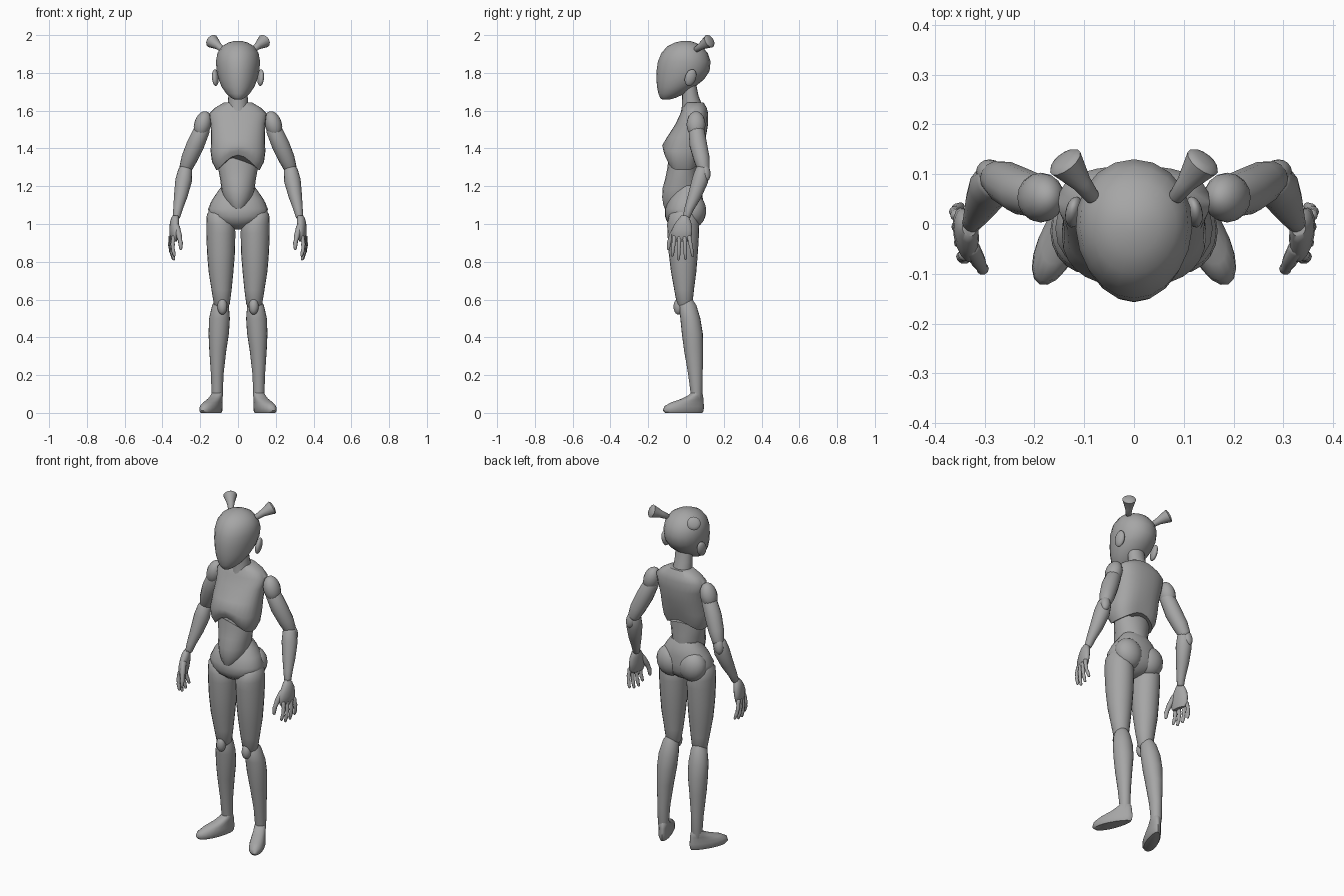
import bpy, bmesh, math
from mathutils import Vector, Matrix, Euler

grey = bpy.data.materials.new("mannequin_grey")
grey.diffuse_color = (0.38, 0.38, 0.38, 1)


def finish(name, bm, mirror=False):
    bmesh.ops.recalc_face_normals(bm, faces=bm.faces)
    me = bpy.data.meshes.new(name)
    bm.to_mesh(me)
    bm.free()
    me.materials.append(grey)
    ob = bpy.data.objects.new(name, me)
    bpy.context.collection.objects.link(ob)
    if mirror:
        ob.modifiers.new("mirror", 'MIRROR').use_mirror_merge = False
    return ob


def skin(bm, rings):
    """Join equal rings of points into a closed skin."""
    rows = [[bm.verts.new(p) for p in r] for r in rings]
    n = len(rows[0])
    for a, b in zip(rows, rows[1:]):
        for i in range(n):
            j = (i + 1) % n
            bm.faces.new((a[i], a[j], b[j], b[i]))
    bm.faces.new(rows[0][::-1])
    bm.faces.new(rows[-1])


def loft(name, rings, mirror=False, power=2.0, egg=0.0, move=None, tweak=None, n=20):
    """Level rings, each: centre x, height, front y, back y, half width."""
    bm = bmesh.new()
    rows = []
    for cx, z, yf, yb, rx in rings:
        row = []
        for i in range(n):
            t = 2 * math.pi * i / n
            c, s = math.cos(t), math.sin(t)
            c = math.copysign(abs(c) ** (2 / power), c)
            s = math.copysign(abs(s) ** (2 / power), s)
            p = Vector((cx + rx * c * (1 - egg * s), (yf + yb) / 2 + (yb - yf) / 2 * s, z))
            row.append(tweak(p) if tweak else p)
        rows.append(row)
    skin(bm, rows)
    if move:
        bm.transform(move)
    return finish(name, bm, mirror)


def tube(name, pts, dome=1.0, mirror=True, n=14):
    """Round limb through (point, radius) pairs with domed ends."""
    P = [(Vector(p), r) for p, r in pts]
    d0 = (P[0][0] - P[1][0]).normalized()
    d1 = (P[-1][0] - P[-2][0]).normalized()
    cap = lambda p, r, d: [(p + d * r * dome * h, r * k) for h, k in ((.5, .86), (.85, .52), (.98, .15))]
    P = cap(*P[0], d0)[::-1] + P + cap(*P[-1], d1)
    rows = []
    for i, (p, r) in enumerate(P):
        d = (P[min(i + 1, len(P) - 1)][0] - P[max(i - 1, 0)][0]).normalized()
        u = d.cross(Vector((0, 1, 0))).normalized()
        v = d.cross(u)
        rows.append([p + (u * math.cos(a) + v * math.sin(a)) * r
                     for a in (2 * math.pi * k / n for k in range(n))])
    bm = bmesh.new()
    skin(bm, rows)
    return finish(name, bm, mirror)


def ball(name, loc, size, rot=(0, 0, 0)):
    bm = bmesh.new()
    bmesh.ops.create_uvsphere(bm, u_segments=16, v_segments=10, radius=1)
    bm.transform(Matrix.LocRotScale(Vector(loc), Euler(rot), Vector(size)))
    return finish(name, bm, True)


# Head, ears, hair and neck
loft("head", [(0, 1.658, -.125, -.09, .018), (0, 1.668, -.137, -.055, .036), (0, 1.69, -.146, -.005, .062),
              (0, 1.725, -.153, .045, .086), (0, 1.765, -.157, .095, .102), (0, 1.81, -.156, .125, .113),
              (0, 1.86, -.149, .13, .117), (0, 1.905, -.13, .115, .109), (0, 1.94, -.1, .085, .085),
              (0, 1.96, -.06, .05, .052), (0, 1.97, -.02, .018, .018)], egg=-.06)
ball("ear", (.12, .024, 1.775), (.017, .03, .046), (-.3, .12, .25))
tube("pigtail", [((.083, .053, 1.923), .015), ((.105, .082, 1.943), .02), ((.138, .124, 1.968), .037)], dome=.3)
loft("neck", [(0, 1.57, -.03, .1, .056), (0, 1.63, -.021, .085, .054), (0, 1.68, -.02, .066, .051),
              (0, 1.76, -.02, .05, .05)])


# Rib cage, with its lower rim arched over the belly
def arch(p):
    if p.z < 1.45:
        k = max(0, 1 - (p.x / .115) ** 2) ** 1.5
        zb = 1.285 + (.08 if p.y < 0 else .05) * k
        p.z = zb + (p.z - 1.285) * (1.45 - zb) / .165
    return p


loft("chest", [(0, 1.285, -.107, .068, .115), (0, 1.33, -.119, .078, .138), (0, 1.385, -.126, .09, .145),
               (0, 1.46, -.1, .105, .142), (0, 1.53, -.055, .117, .145), (0, 1.585, -.03, .117, .152),
               (0, 1.615, -.018, .11, .122), (0, 1.643, .0, .093, .075)], power=2.4, tweak=arch, n=28)
loft("abdomen", [(0, 1.07, -.108, .04, .035), (0, 1.1, -.12, .055, .06), (0, 1.14, -.126, .065, .079),
                 (0, 1.185, -.125, .066, .088), (0, 1.24, -.11, .064, .095), (0, 1.3, -.098, .06, .106),
                 (0, 1.38, -.09, .06, .105)])

# Pelvis and buttocks
loft("pelvis", [(0, .972, -.04, .02, .02), (0, .985, -.07, .05, .055), (0, 1.01, -.1, .08, .115),
                (0, 1.04, -.111, .092, .155), (0, 1.08, -.112, .095, .158), (0, 1.13, -.092, .09, .136),
                (0, 1.17, -.07, .082, .108), (0, 1.205, -.04, .06, .084)], power=2.2, n=24)
ball("buttock", (.072, .04, 1.07), (.082, .067, .088), (0, .25, 0))

# Legs
loft("thigh", [(.086, .55, -.03, .02, .025), (.086, .575, -.048, .034, .042), (.087, .65, -.062, .042, .053),
               (.09, .75, -.08, .055, .066), (.09, .85, -.092, .063, .074), (.091, .95, -.098, .069, .077),
               (.092, 1.0, -.1, .07, .076), (.105, 1.05, -.088, .06, .06), (.115, 1.08, -.05, .03, .03)], True)
ball("kneecap", (.083, -.04, .563), (.026, .026, .043))
loft("shin", [(.11, .07, .03, .08, .026), (.11, .1, .025, .086, .03), (.11, .2, .012, .088, .033),
              (.107, .33, -.01, .091, .045), (.102, .42, -.022, .089, .054), (.098, .5, -.03, .076, .055),
              (.093, .57, -.036, .055, .044), (.09, .6, -.015, .035, .028)], True)
loft("foot", [(0, 0, -.185, .032, .034), (0, .012, -.196, .04, .04), (0, .035, -.188, .042, .04),
              (0, .055, -.15, .04, .036), (0, .075, -.085, .038, .032), (0, .095, -.042, .034, .031),
              (0, .11, -.028, .026, .027)], True, egg=.2,
     move=Matrix.Translation((.108, .057, 0)) @ Matrix.Rotation(.43, 4, 'Z'))

# Arms
ball("shoulder", (.187, .053, 1.527), (.045, .05, .072), (0, -.28, 0))
tube("upper_arm", [((.19, .055, 1.5), .042), ((.225, .065, 1.42), .047), ((.258, .083, 1.345), .043),
                   ((.277, .093, 1.295), .034)], dome=.7)
ball("elbow", (.288, .103, 1.275), (.028, .026, .05), (.15, -.2, 0))
tube("forearm", [((.279, .086, 1.285), .037), ((.288, .074, 1.23), .044), ((.303, .046, 1.15), .036),
                 ((.318, .016, 1.08), .025), ((.325, .003, 1.04), .02)], dome=.6)

# Hands, with four fingers and a thumb
loft("palm", [(0, .908, -.055, .025, .012), (.002, .925, -.066, .042, .019), (0, .965, -.066, .046, .024),
              (-.003, 1.0, -.05, .042, .024), (-.007, 1.03, -.028, .03, .021), (-.01, 1.045, -.015, .02, .014)],
     True, move=Matrix.Translation((.34, -.012, 0)) @ Matrix.Rotation(-.2, 4, 'Z'), n=16)
for i, (yb, yt, zt) in enumerate([(-.062, -.072, .835), (-.035, -.04, .815), (-.007, -.002, .818), (.018, .036, .832)]):
    base, tip = Vector((.343 + .2 * yb + .01, yb, .928)), Vector((.344 + .1 * yt, yt, zt))
    path = []
    for f, r in ((0, .0125), (.28, .0095), (.36, .0115), (.62, .0085), (.7, .0105), (1, .0075)):
        path.append((base.lerp(tip, f) + Vector((.014 * f * (1 - f) * 2, 0, 0)), r))
    tube("finger_%d" % (i + 1), path, n=10)
tube("thumb", [((.325, -.05, .985), .017), ((.312, -.075, .94), .015), ((.306, -.087, .91), .011),
               ((.304, -.09, .9), .0125), ((.303, -.093, .87), .008)], n=10)

# Smooth shading with crisp rims
for ob in bpy.data.objects:
    ob.select_set(True)
    bpy.context.view_layer.objects.active = ob
bpy.ops.object.shade_smooth_by_angle(angle=math.radians(50))
